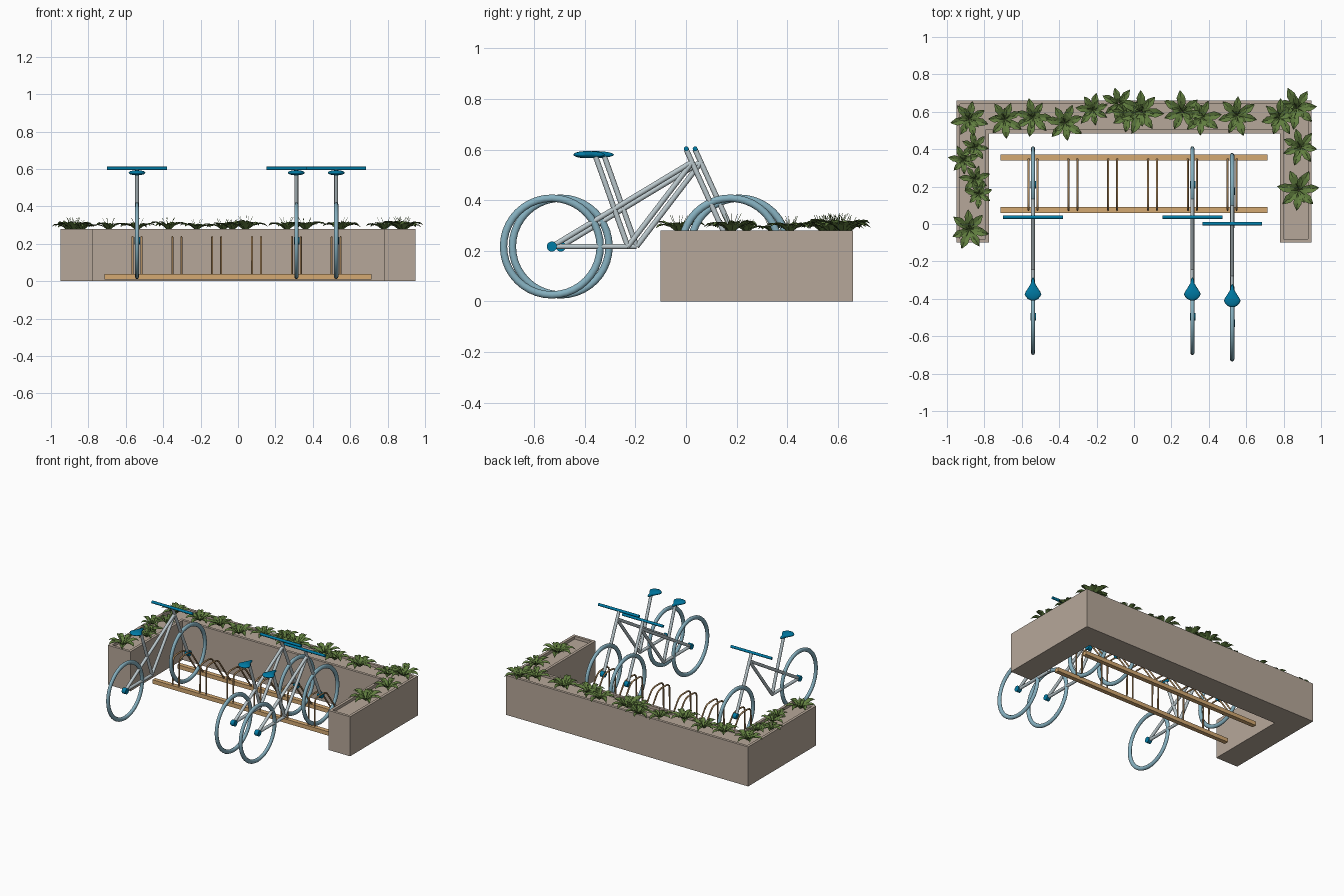
import bpy, bmesh, math, random
from mathutils import Vector, Matrix

if "Cube" in bpy.data.objects:
    bpy.data.objects.remove(bpy.data.objects["Cube"])

random.seed(4)


def material(name, rgb):
    m = bpy.data.materials.new(name)
    m.diffuse_color = (*rgb, 1)
    m.use_nodes = True
    m.node_tree.nodes["Principled BSDF"].inputs["Base Color"].default_value = m.diffuse_color
    return m


STONE = material("stone", (0.47, 0.39, 0.32))
WOOD = material("tan", (0.66, 0.40, 0.17))
HOOP = material("hoop_brown", (0.45, 0.27, 0.12))
TYRE = material("pale_blue", (0.24, 0.44, 0.53))
FRAME = material("silver", (0.50, 0.58, 0.61))
BLUE = material("blue", (0.0, 0.20, 0.38))
LEAF = material("leaf_green", (0.12, 0.21, 0.05))


def finish(bm, name, mat, smooth=False):
    bmesh.ops.recalc_face_normals(bm, faces=bm.faces)
    me = bpy.data.meshes.new(name)
    bm.to_mesh(me)
    bm.free()
    me.materials.append(mat)
    if smooth:
        me.shade_smooth()
    ob = bpy.data.objects.new(name, me)
    bpy.context.collection.objects.link(ob)
    return ob


def tube(bm, a, b, r, sides=12):
    a, b = Vector(a), Vector(b)
    d = b - a
    mat = Matrix.Translation((a + b) / 2) @ d.to_track_quat('Z', 'Y').to_matrix().to_4x4()
    bmesh.ops.create_cone(bm, cap_ends=True, segments=sides, radius1=r, radius2=r,
                          depth=d.length, matrix=mat)


def ring(bm, centre, major, minor, n=40, k=10):
    rows = []
    for i in range(n):
        a = 2 * math.pi * i / n
        row = []
        for j in range(k):
            b = 2 * math.pi * j / k
            r = major + minor * math.cos(b)
            row.append(bm.verts.new(centre + Vector((0.8 * minor * math.sin(b),
                                                     r * math.cos(a), r * math.sin(a)))))
        rows.append(row)
    for i in range(n):
        p, q = rows[i], rows[(i + 1) % n]
        for j in range(k):
            bm.faces.new((p[j], p[(j + 1) % k], q[(j + 1) % k], q[j]))


# U-shaped planter with a recessed bed
bm = bmesh.new()
outline = [(-.95, -.10), (-.775, -.10), (-.775, .485), (.78, .485),
           (.78, -.10), (.95, -.10), (.95, .66), (-.95, .66)]
base = bm.faces.new([bm.verts.new((x, y, 0)) for x, y in outline])
ext = bmesh.ops.extrude_face_region(bm, geom=[base], use_keep_orig=True)
top_verts = [g for g in ext["geom"] if isinstance(g, bmesh.types.BMVert)]
bmesh.ops.translate(bm, verts=top_verts, vec=(0, 0, .28))
bmesh.ops.recalc_face_normals(bm, faces=bm.faces)
bm.normal_update()
top = [f for f in bm.faces if all(v.co.z > .2 for v in f.verts)]
bmesh.ops.inset_region(bm, faces=top, thickness=.027)
low = bmesh.ops.extrude_face_region(bm, geom=top)
bmesh.ops.translate(bm, verts=[g for g in low["geom"] if isinstance(g, bmesh.types.BMVert)],
                    vec=(0, 0, -.02))
bmesh.ops.delete(bm, geom=[f for f in top if f.is_valid], context='FACES_ONLY')
finish(bm, "planter", STONE)

# Rack rails
for name, y in (("front_rail", .075), ("back_rail", .355)):
    bm = bmesh.new()
    bmesh.ops.create_cube(bm, size=1, matrix=Matrix.Translation((0, y, .024))
                          @ Matrix.Diagonal((1.425, .031, .028, 1)))
    finish(bm, name, WOOD)

# Wheel hoops, two per slot
SLOTS = [-.54 + i * .213 for i in range(6)]
cu = bpy.data.curves.new("rack_hoops", 'CURVE')
cu.dimensions = '3D'
cu.bevel_depth = .0055
cu.bevel_resolution = 2
cu.use_fill_caps = True
path = [(.075, .03), (.078, .205), (.084, .222), (.096, .232), (.115, .236),
        (.17, .236), (.195, .231), (.212, .22), (.225, .205), (.35, .03)]
for x in SLOTS:
    for dx in (-.024, .024):
        s = cu.splines.new('POLY')
        s.points.add(len(path) - 1)
        for p, (y, z) in zip(s.points, path):
            p.co = (x + dx, y, z, 1)
        s.use_smooth = True
cu.materials.append(HOOP)
bpy.context.collection.objects.link(bpy.data.objects.new("rack_hoops", cu))


def bicycle(n, x, dy):
    P = lambda y, z, dx=0: Vector((x + dx, y + dy, z))
    rear, front, crank, head = P(-.495, .217), P(.21, .217), P(-.195, .217), P(.062, .553)
    # Wheels
    bm = bmesh.new()
    for c in (rear, front):
        ring(bm, c, .191, .0145)
    finish(bm, f"wheels_{n}", TYRE, True)
    # Frame tubes
    bm = bmesh.new()
    for a, b in ((rear, crank), (rear, head), (crank, head),
                 (crank, P(-.322, .572)), (front, P(.036, .60))):
        tube(bm, a, b, .0105)
    ob = finish(bm, f"frame_{n}", FRAME, True)
    ob.data.set_sharp_from_angle(angle=math.radians(40))
    # Handlebar and hubs
    bm = bmesh.new()
    tube(bm, P(.036, .603, -.16), P(.036, .603, .16), .0095)
    for c in (rear, front):
        tube(bm, c - Vector((.013, 0, 0)), c + Vector((.016, 0, 0)), .02, 16)
    ob = finish(bm, f"handlebar_and_hubs_{n}", BLUE, True)
    ob.data.set_sharp_from_angle(angle=math.radians(40))
    # Teardrop saddle
    bm = bmesh.new()
    bmesh.ops.create_uvsphere(bm, u_segments=20, v_segments=10, radius=1)
    for v in bm.verts:
        u = v.co.y
        w = .047 if u < -.2 else .047 - .034 * min(1, (u + .2) / .75)
        v.co = P(-.36 + (.05 if u < 0 else .075) * u, .58 + .014 * v.co.z, w * v.co.x)
    finish(bm, f"saddle_{n}", BLUE, True)


for n, (x, dy) in enumerate(((SLOTS[0], 0), (SLOTS[4], 0), (SLOTS[5], -.035)), 1):
    bicycle(n, x, dy)


# Leaves: folded blade, each station is (reach, half width, rise)
def leaf(bm, c, ang, size, lift):
    out = Vector((math.cos(ang), math.sin(ang), 0))
    side = Vector((-out.y, out.x, 0))
    rows = []
    for t, w, h in ((0.05, .05, 0), (.35, .17, .20), (.65, .20, .27), (.85, .10, .22)):
        mid = c + out * t * size + Vector((0, 0, (h + lift * t) * size))
        up = Vector((0, 0, .06 * size))
        rows.append([bm.verts.new(mid + side * w * size + up), bm.verts.new(mid),
                     bm.verts.new(mid - side * w * size + up)])
    tip = bm.verts.new(c + out * size + Vector((0, 0, (.13 + lift) * size)))
    for p, q in zip(rows, rows[1:]):
        for i in (0, 1):
            bm.faces.new((p[i], p[i + 1], q[i + 1], q[i]))
    for i in (0, 1):
        bm.faces.new((rows[-1][i], rows[-1][i + 1], tip))


def plant(n, x, y, size):
    bm = bmesh.new()
    c = Vector((x, y, .272))
    turn = random.random() * 6.28
    for count, scale, lift in ((7, 1, .10), (5, .62, .40)):
        for i in range(count):
            leaf(bm, c, turn + i * 2 * math.pi / count + random.uniform(-.1, .1),
                 size * scale * random.uniform(.9, 1.08), lift + random.uniform(-.08, .08))
        turn += .4
    # Thin upright stamens
    for i in range(5):
        a = turn + i * 1.257
        tube(bm, c, c + Vector((.35 * math.cos(a), .35 * math.sin(a), .65)) * size, .001, 3)
    finish(bm, f"plant_{n}", LEAF)


PLANTS = [(-.88, .56, .10), (-.85, .41, .08), (-.91, .34, .08), (-.85, .24, .08),
          (-.83, .16, .075), (-.88, -.03, .105), (-.69, .56, .10), (-.54, .57, .10),
          (-.37, .54, .105), (-.22, .61, .09), (-.08, .64, .095), (-.03, .58, .09),
          (.04, .60, .12), (.26, .60, .11), (.36, .57, .105), (.55, .58, .11),
          (.78, .57, .105), (.87, .62, .11), (.89, .41, .10), (.88, .18, .115)]
for n, (x, y, s) in enumerate(PLANTS, 1):
    plant(n, x, y, s)
